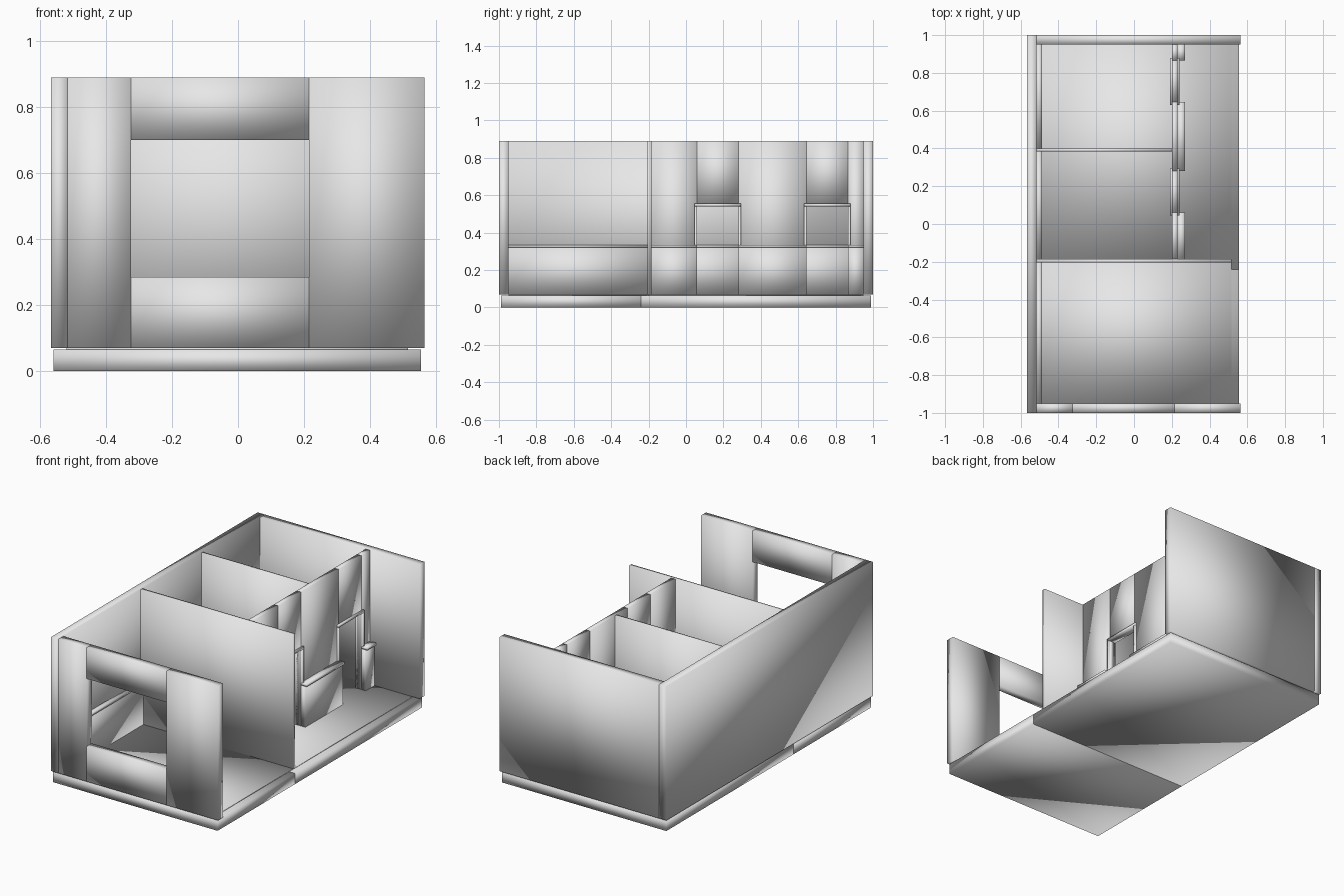
import bpy
import bmesh

cube = bpy.data.objects.get("Cube")
if cube:
    bpy.data.objects.remove(cube, do_unlink=True)

# Single plaster colour
plaster = bpy.data.materials.new("plaster_grey")
plaster.use_nodes = True
plaster.diffuse_color = (0.8, 0.8, 0.8, 1)
plaster.node_tree.nodes["Principled BSDF"].inputs["Base Color"].default_value = (0.8, 0.8, 0.8, 1)


def box(name, x, y, z):
    """Softly shaded block spanning the given (min, max) ranges."""
    bm = bmesh.new()
    bmesh.ops.create_cube(bm, size=1)
    for v in bm.verts:
        v.co = [r[0] if c < 0 else r[1] for c, r in zip(v.co, (x, y, z))]
    for f in bm.faces:
        f.smooth = True
    mesh = bpy.data.meshes.new(name)
    bm.to_mesh(mesh)
    bm.free()
    mesh.materials.append(plaster)
    obj = bpy.data.objects.new(name, mesh)
    bpy.context.collection.objects.link(obj)
    return obj


BASE, TOP = 0.07, 0.89
FULL = (BASE, TOP)
RAIL, CAP = 0.32, 0.335      # wainscot panel top and cap top
DOOR = 0.555                 # top of door frame
TRIM = 0.015

# Floor slabs with thin coverings
box("front_floor_slab", (-0.56, 0.555), (-0.99, -0.24), (0, 0.065))
box("back_floor_slab", (-0.56, 0.555), (-0.24, 0.99), (0, 0.065))
box("front_floor_cover", (-0.52, 0.515), (-0.95, -0.2), (0.065, BASE))
box("back_floor_cover", (-0.52, 0.515), (-0.2, 0.95), (0.065, BASE))

# Outer walls
box("right_wall", (-0.567, -0.517), (-1, 1), FULL)
box("back_wall", (-0.517, 0.565), (0.95, 1), FULL)

# Front wall around the window opening
front = (-1, -0.95)
window = (-0.325, 0.215)
box("front_right_pier", (-0.517, window[0]), front, FULL)
box("front_left_pier", (window[1], 0.565), front, FULL)
box("window_sill_wall", window, front, (BASE, 0.285))
box("window_header", window, front, (0.7, TOP))

# Cross walls between the rooms
box("front_cross_wall", (-0.517, 0.515), (-0.205, -0.185), FULL)
box("back_cross_wall", (-0.517, 0.2), (0.383, 0.4), FULL)


def wainscot(name, x, y, cap_x):
    box(name + "_panel", x, y, (BASE, RAIL))
    box(name + "_cap", cap_x, y, (RAIL, CAP))


# Wainscot along the right wall, one run per room
rooms = {"front": (-0.95, -0.205), "middle": (-0.185, 0.383), "back": (0.4, 0.95)}
for room, span in rooms.items():
    wainscot(room + "_room_wainscot", (-0.517, -0.497), span, (-0.517, -0.488))

# Corridor partition: wall sections with wainscot on the corridor side
wall_x = (0.2, 0.23)
for i, span in enumerate([(-0.185, 0.06), (0.28, 0.645), (0.865, 0.95)]):
    box(f"partition_section_{i + 1}", wall_x, span, FULL)
    wainscot(f"corridor_wainscot_{i + 1}", (0.23, 0.26), span, (0.23, 0.27))

# Doorways: header wall and slim frame
frame_x = (0.19, 0.24)
for i, (a, b) in enumerate([(0.06, 0.28), (0.645, 0.865)]):
    box(f"door_header_{i + 1}", wall_x, (a, b), (DOOR - TRIM, TOP))
    box(f"door_frame_top_{i + 1}", frame_x, (a - TRIM, b + TRIM), (DOOR - TRIM, DOOR))
    for side, y in (("front", (a - TRIM, a)), ("back", (b, b + TRIM))):
        box(f"door_frame_{side}_{i + 1}", frame_x, y, (BASE, DOOR - TRIM))
